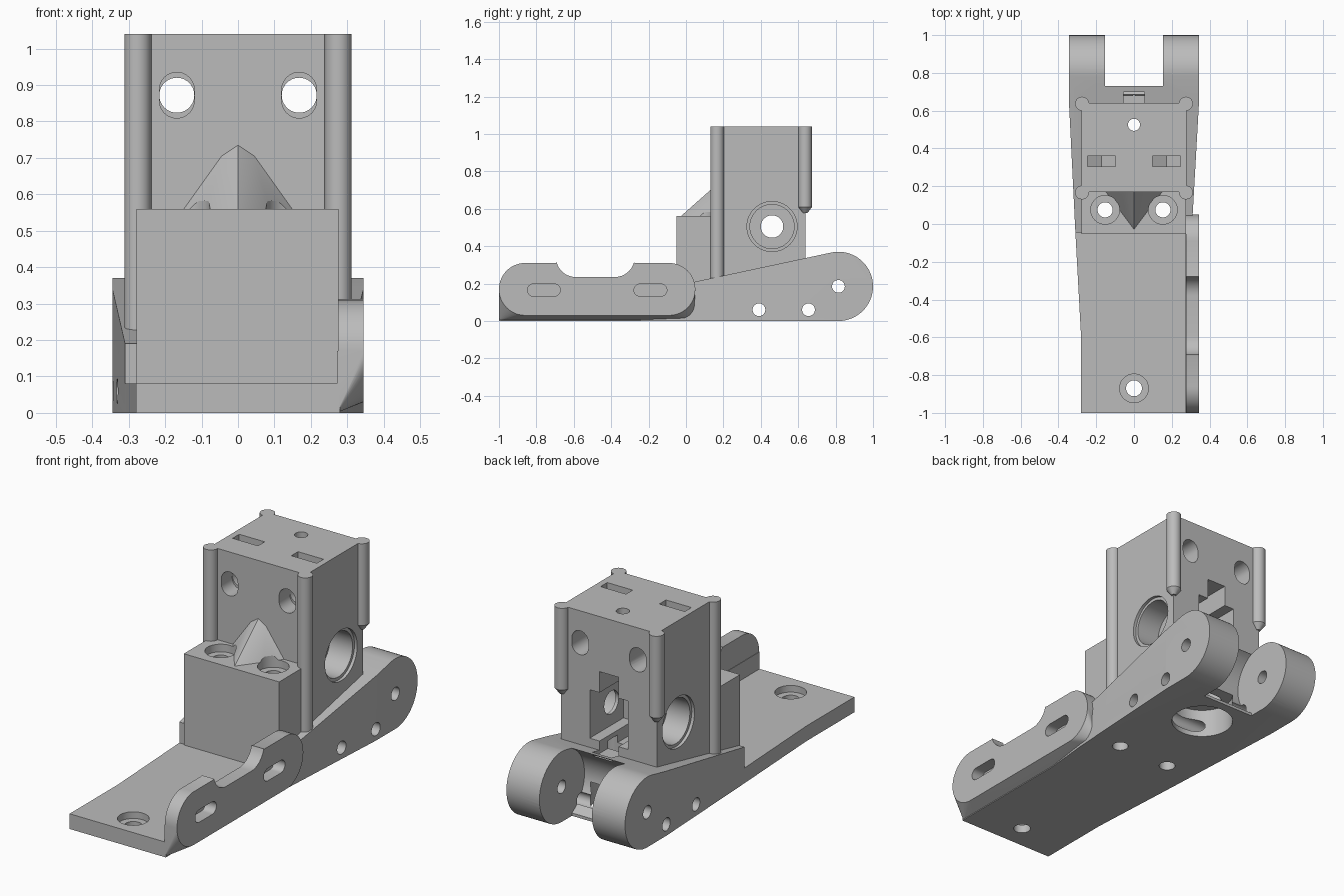
import bpy, bmesh, math
from mathutils import Vector

cube = bpy.data.objects.get("Cube")
if cube:
    bpy.data.objects.remove(cube, do_unlink=True)

grey = bpy.data.materials.new("mid_grey")
grey.use_nodes = True
grey.diffuse_color = (0.5, 0.5, 0.5, 1)
grey.node_tree.nodes["Principled BSDF"].inputs["Base Color"].default_value = (0.5, 0.5, 0.5, 1)


def finish(bm, name):
    bmesh.ops.recalc_face_normals(bm, faces=bm.faces)
    mesh = bpy.data.meshes.new(name)
    bm.to_mesh(mesh)
    bm.free()
    mesh.materials.append(grey)
    ob = bpy.data.objects.new(name, mesh)
    bpy.context.collection.objects.link(ob)
    return ob


def prism(points, axis, a, b, name="helper"):
    """Extrude a 2D outline along an axis from a to b."""
    place = {"x": lambda p, t: (t, p[0], p[1]),
             "y": lambda p, t: (p[0], t, p[1]),
             "z": lambda p, t: (p[0], p[1], t)}[axis]
    bm = bmesh.new()
    low, high = [[bm.verts.new(place(p, t)) for p in points] for t in (a, b)]
    bm.faces.new(low)
    bm.faces.new(high)
    for i in range(len(points)):
        j = (i + 1) % len(points)
        bm.faces.new((low[i], low[j], high[j], high[i]))
    return finish(bm, name)


def hull(points, name="helper"):
    bm = bmesh.new()
    for p in points:
        bm.verts.new(p)
    res = bmesh.ops.convex_hull(bm, input=bm.verts)
    loose = [v for v in set(res["geom_interior"] + res["geom_unused"])
             if isinstance(v, bmesh.types.BMVert)]
    if loose:
        bmesh.ops.delete(bm, geom=loose, context="VERTS")
    return finish(bm, name)


def arc(cx, cy, r, start, end, n=12):
    return [(cx + r * math.cos(math.radians(start + (end - start) * i / n)),
             cy + r * math.sin(math.radians(start + (end - start) * i / n))) for i in range(n + 1)]


def circle(cx, cy, r):
    return arc(cx, cy, r, 0, 360, 40)[:-1]


def slot(c0, c1, r):
    ang = math.degrees(math.atan2(c1[1] - c0[1], c1[0] - c0[0]))
    return arc(*c1, r, ang - 90, ang + 90) + arc(*c0, r, ang + 90, ang + 270)


def rect(x0, x1, y0, y1):
    return [(x0, y0), (x1, y0), (x1, y1), (x0, y1)]


def combine(target, other, op):
    mod = target.modifiers.new("bool", "BOOLEAN")
    mod.operation, mod.object, mod.solver = op, other, "EXACT"
    dg = bpy.context.evaluated_depsgraph_get()
    target.data = bpy.data.meshes.new_from_object(target.evaluated_get(dg))
    target.modifiers.clear()
    bpy.data.objects.remove(other, do_unlink=True)


# Base: side profile trimmed by the tapering plan outline
side = [(-1, 0), (0.81, 0)] + arc(0.815, 0.185, 0.185, -90, 100, 32) + \
       [(-0.045, 0.19), (-0.045, 0.08), (-1, 0.08)]
side.pop(1)
body = prism(side, "x", -0.5, 0.5, "bracket_body")
plan = [(-0.28, -1.1), (0.28, -1.1), (0.28, -0.3), (0.305, -0.05), (0.345, 0.66), (0.345, 1.1),
        (-0.345, 1.1), (-0.345, 0.66), (-0.31, -0.05), (-0.28, -0.6)]
combine(body, prism(plan, "z", -0.2, 0.6), "INTERSECT")

# Side flange with a scooped top edge and a chamfered underside
lower = arc(-0.86, 0.17, 0.14, 180, 270) + arc(-0.09, 0.17, 0.14, -90, 0)
upper = arc(-0.09, 0.17, 0.14, 0, 90) + [(-0.27, 0.31)] + arc(-0.38, 0.34, 0.105, -15, -90, 8) + \
        arc(-0.59, 0.34, 0.105, -90, -165, 8) + [(-0.7, 0.31)] + arc(-0.86, 0.17, 0.14, 90, 180)
combine(body, prism(lower + upper[1:-1], "x", 0.274, 0.345), "UNION")
chamfer = [(0.345, y, z) for y, z in lower]
chamfer += [(0.272, y, z) for y in (-1, 0.04) for z in (0.001, 0.17)]
combine(body, hull(chamfer), "UNION")

# Tower, front block and pointed gusset
combine(body, prism(rect(-0.278, 0.278, 0.17, 0.64), "z", 0.05, 1.04), "UNION")
combine(body, prism(rect(-0.279, 0.276, -0.052, 0.2), "z", 0.04, 0.56), "UNION")
gusset = [(0, -0.03, 0.558), (0, -0.03, 0.5)]
for y in (0.17, 0.22):
    gusset += [(0, y, 0.735)] + [(s * x, y, z) for s in (-1, 1)
                                 for x, z in ((0.045, 0.705), (0.15, 0.558), (0.15, 0.5))]
combine(body, hull(gusset), "UNION")

cutters = [
    # Hinge gap between the rear lobes
    prism(rect(-0.153, 0.153, 0.73, 1.2), "z", -0.1, 0.6),
    prism(circle(0.815, 0.185, 0.19), "x", -0.153, 0.153),
    # Plate screw hole and its counterbore
    prism(circle(0, -0.87, 0.042), "z", -0.1, 0.2),
    prism(circle(0, -0.87, 0.076), "z", 0.045, 0.2),
    # Recess under the base, and the hole down through the tower
    prism(circle(0, 0.53, 0.152), "z", -0.1, 0.15),
    prism(slot((-0.07, 0.53), (0.07, 0.53), 0.04), "z", 0.1, 0.36),
    prism(circle(0, 0.525, 0.032), "z", 0.3, 1.2),
    # Rear opening
    prism(rect(-0.055, 0.055, 0.32, 0.75), "y", 0.32, 0.7),
    prism(rect(-0.112, 0.112, 0.385, 0.64), "y", 0.36, 0.7),
    prism(circle(0.46, 0.505, 0.06), "x", -0.5, 0.5),
]
# Cross holes through the base and hinge lobes
for y, z in ((0.39, 0.06), (0.655, 0.06), (0.815, 0.185)):
    cutters.append(prism(circle(y, z, 0.034), "x", -0.5, 0.5))
# Flange slots
for y in (-0.76, -0.19):
    cutters.append(prism(slot((y - 0.055, 0.165), (y + 0.055, 0.165), 0.033), "x", 0.2815, 0.5))
for s in (-1, 1):
    # Bearing seat with a stepped rim
    cutters.append(prism(circle(0.46, 0.505, 0.118), "x", *sorted((s * 0.13, s * 0.4))))
    cutters.append(prism(circle(0.46, 0.505, 0.134), "x", *sorted((s * 0.262, s * 0.4))))
    # Front block screw holes
    cutters.append(prism(circle(s * 0.153, 0.075, 0.04), "z", -0.1, 0.57))
    cutters.append(prism(circle(s * 0.153, 0.075, 0.076), "z", 0.52, 0.582))
    # Upper bores, oval at the mouths
    cutters.append(prism(circle(s * 0.168, 0.872, 0.048), "y", 0.1, 0.8))
    for a, b in ((0.1, 0.26), (0.42, 0.8)):
        cutters.append(prism(slot((s * 0.168, 0.857), (s * 0.168, 0.887), 0.048), "y", a, b))
    # Nut pockets with a V floor
    pocket = [(-0.074, 1.1), (-0.074, 0.82), (0, 0.78), (0.074, 0.82), (0.074, 1.1)]
    cutters.append(prism([(x + s * 0.171, z) for x, z in pocket], "y", 0.305, 0.36))
for c in cutters:
    combine(body, c, "DIFFERENCE")


# Corner rails: turned columns, the rear pair ending in a cone
def rail(name, x, y, bottom, tip):
    bm = bmesh.new()
    rings = []
    for r, z in ((0.037, 1.04), (0.037, bottom), (0.012, tip)):
        rings.append([bm.verts.new((px, py, z)) for px, py in circle(x, y, r)[::2]])
    for top, low in zip(rings, rings[1:]):
        for i in range(len(top)):
            j = (i + 1) % len(top)
            bm.faces.new((top[i], top[j], low[j], low[i]))
    bm.faces.new(rings[0])
    bm.faces.new(rings[-1])
    return finish(bm, name)


parts = [body]
for s, label in ((1, "left"), (-1, "right")):
    parts.append(rail("front_rail_" + label, s * 0.275, 0.167, 0.2, 0.18))
    parts.append(rail("rear_rail_" + label, s * 0.275, 0.637, 0.61, 0.577))

for ob in bpy.context.selected_objects:
    ob.select_set(False)
for ob in parts:
    ob.select_set(True)
bpy.context.view_layer.objects.active = body
bpy.ops.object.shade_smooth_by_angle(angle=math.radians(30))
